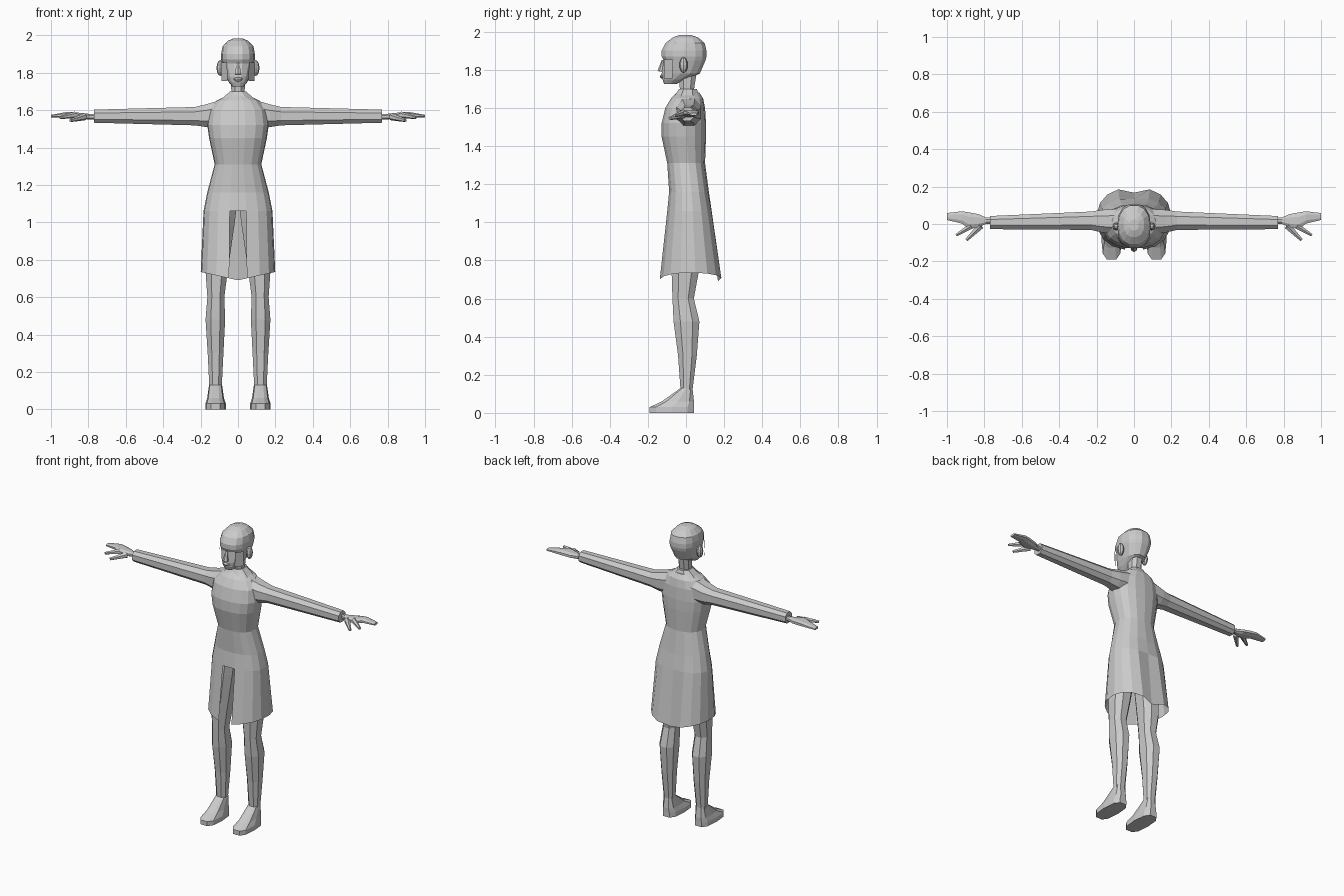
import bpy
import bmesh
from math import sin, cos, tau, copysign
from mathutils import Matrix, Vector

cube = bpy.data.objects.get("Cube")
if cube:
    bpy.data.objects.remove(cube, do_unlink=True)

grey = bpy.data.materials.new("plain_grey")
grey.use_nodes = True
grey.diffuse_color = (.6, .6, .6, 1)
shader = grey.node_tree.nodes["Principled BSDF"]
shader.inputs["Base Color"].default_value = grey.diffuse_color


def finish(name, bm, mirror=False):
    bmesh.ops.recalc_face_normals(bm, faces=bm.faces[:])
    mesh = bpy.data.meshes.new(name)
    bm.to_mesh(mesh)
    bm.free()
    mesh.materials.append(grey)
    obj = bpy.data.objects.new(name, mesh)
    bpy.context.collection.objects.link(obj)
    if mirror:
        modifier = obj.modifiers.new("both_sides", "MIRROR")
        modifier.use_mirror_merge = False


def soft(value, power):
    return copysign(abs(value) ** power, value)


def loft(name, rings, sides=8, axis="z", power=.85, mirror=False, open_start=False, edit=None):
    """Each ring is a position on the axis, then low and high bounds of the two cross axes."""
    bm = bmesh.new()
    loops = []
    for position, low_a, high_a, low_b, high_b in rings:
        loop = []
        for i in range(sides):
            angle = tau * (i + .5) / sides
            a = (low_a + high_a) / 2 + (high_a - low_a) / 2 * soft(sin(angle), power)
            b = (low_b + high_b) / 2 - (high_b - low_b) / 2 * soft(cos(angle), power)
            point = (a, b, position) if axis == "z" else (position, a, b)
            loop.append(bm.verts.new(point))
        loops.append(loop)
    for lower, upper in zip(loops, loops[1:]):
        for i in range(sides):
            bm.faces.new((lower[i - 1], lower[i], upper[i], upper[i - 1]))
    if not open_start:
        bm.faces.new(loops[0])
    bm.faces.new(loops[-1])
    if edit:
        edit(bm)
    finish(name, bm, mirror)


def centred_loft(name, rings, **options):
    """Rings hold height, half width, front and back."""
    loft(name, [(z, -width, width, front, back) for z, width, front, back in rings], **options)


def taper(name, start, end, start_radius, end_radius, mirror=False):
    """A six-sided tapered rod between two points."""
    start, end = Vector(start), Vector(end)
    along = end - start
    turn = along.to_track_quat("Z", "Y").to_matrix().to_4x4()
    bm = bmesh.new()
    bmesh.ops.create_cone(bm, cap_ends=True, segments=6, radius1=start_radius,
                          radius2=end_radius, depth=along.length,
                          matrix=Matrix.Translation((start + end) / 2) @ turn)
    finish(name, bm, mirror)


def ellipsoid(name, centre, radii, mirror=False):
    bm = bmesh.new()
    place = Matrix.Translation(centre) @ Matrix.Diagonal((*radii, 1))
    bmesh.ops.create_uvsphere(bm, u_segments=8, v_segments=6, radius=1, matrix=place)
    finish(name, bm, mirror)


def tailor_coat(bm):
    """Dip the hem at front and back, fold the back pleat and open the front slit."""
    for vert in bm.verts:
        co = vert.co
        if co.z < .8:
            co.z -= .045 * max(0, 1 - abs(co.x) / .2)
        if co.z < 1.1 and co.y > 0 and abs(co.x) < .01:
            co.y -= .06 * (1.15 - co.z)
    slit = [face for face in bm.faces if face.calc_center_median().z < 1.06
            and all(abs(vert.co.x) < .06 and vert.co.y < 0 for vert in face.verts)]
    bmesh.ops.delete(bm, geom=slit, context="FACES")


# Coat shell from hem to neck
centred_loft("coat", [
    (.735, .2, -.14, .195), (1.06, .185, -.1, .14), (1.16, .165, -.09, .12),
    (1.31, .125, -.1, .1), (1.45, .155, -.13, .105), (1.52, .165, -.13, .105),
    (1.6, .155, -.11, .1), (1.65, .115, -.08, .09), (1.68, .055, -.05, .07),
], sides=17, open_start=True, edit=tailor_coat)

# Collar and neck
centred_loft("collar", [(1.64, .12, -.08, .085), (1.7, .045, -.04, .06)], open_start=True)
centred_loft("neck", [(1.64, .05, -.045, .06), (1.7, .038, -.035, .045),
                      (1.79, .042, -.04, .06)])

# Head and face
centred_loft("head", [
    (1.725, .03, -.115, -.05), (1.75, .05, -.125, 0), (1.78, .065, -.13, .075),
    (1.85, .085, -.12, .105), (1.87, .09, -.13, .11), (1.9, .09, -.13, .11),
    (1.94, .083, -.11, .1), (1.97, .055, -.07, .065), (1.983, .025, -.035, .025),
], sides=14)
taper("nose", (0, -.12, 1.85), (0, -.13, 1.79), .008, .02)
ellipsoid("lips", (0, -.12, 1.765), (.026, .017, .012))
ellipsoid("ears", (.095, -.013, 1.825), (.02, .022, .042), mirror=True)

# Flat cards beside the face
card = bmesh.new()
bottom = [Vector((.055, -.115, 1.755)), Vector((.088, -.07, 1.755))]
top = [corner + Vector((.004, 0, .1)) for corner in reversed(bottom)]
card.faces.new([card.verts.new(corner) for corner in bottom + top])
finish("face_cards", card, mirror=True)

# Sleeves
loft("sleeves", [
    (.09, -.06, .085, 1.5, 1.66), (.17, -.05, .08, 1.505, 1.635),
    (.23, -.035, .07, 1.515, 1.62), (.77, -.03, .045, 1.53, 1.605),
], axis="x", mirror=True)

# Hands with joined fingers, then the two separate digits
loft("hands", [
    (.75, 0, .035, 1.55, 1.58), (.79, 0, .035, 1.55, 1.58),
    (.83, -.02, .055, 1.55, 1.585), (.88, -.03, .065, 1.555, 1.59),
    (.92, 0, .07, 1.56, 1.59), (1, .02, .06, 1.56, 1.575),
], axis="x", mirror=True)
taper("thumbs", (.82, -.01, 1.565), (.895, -.085, 1.545), .02, .009, mirror=True)
taper("forefingers", (.87, -.01, 1.575), (.95, -.06, 1.56), .018, .008, mirror=True)

# Legs from ankle to hip
loft("legs", [
    (.11, .085, .155, -.03, .035), (.3, .075, .165, -.045, .06),
    (.48, .065, .177, -.07, .075), (.6, .07, .167, -.075, .045),
    (.73, .052, .177, -.08, .07), (.98, .015, .165, -.08, .09),
    (1.1, 0, .15, -.075, .09),
], mirror=True)

# Feet
loft("feet", [
    (0, .065, .175, -.195, .045), (.03, .065, .175, -.195, .045),
    (.06, .075, .165, -.13, .045), (.13, .085, .155, -.03, .035),
], sides=10, power=.7, mirror=True)
